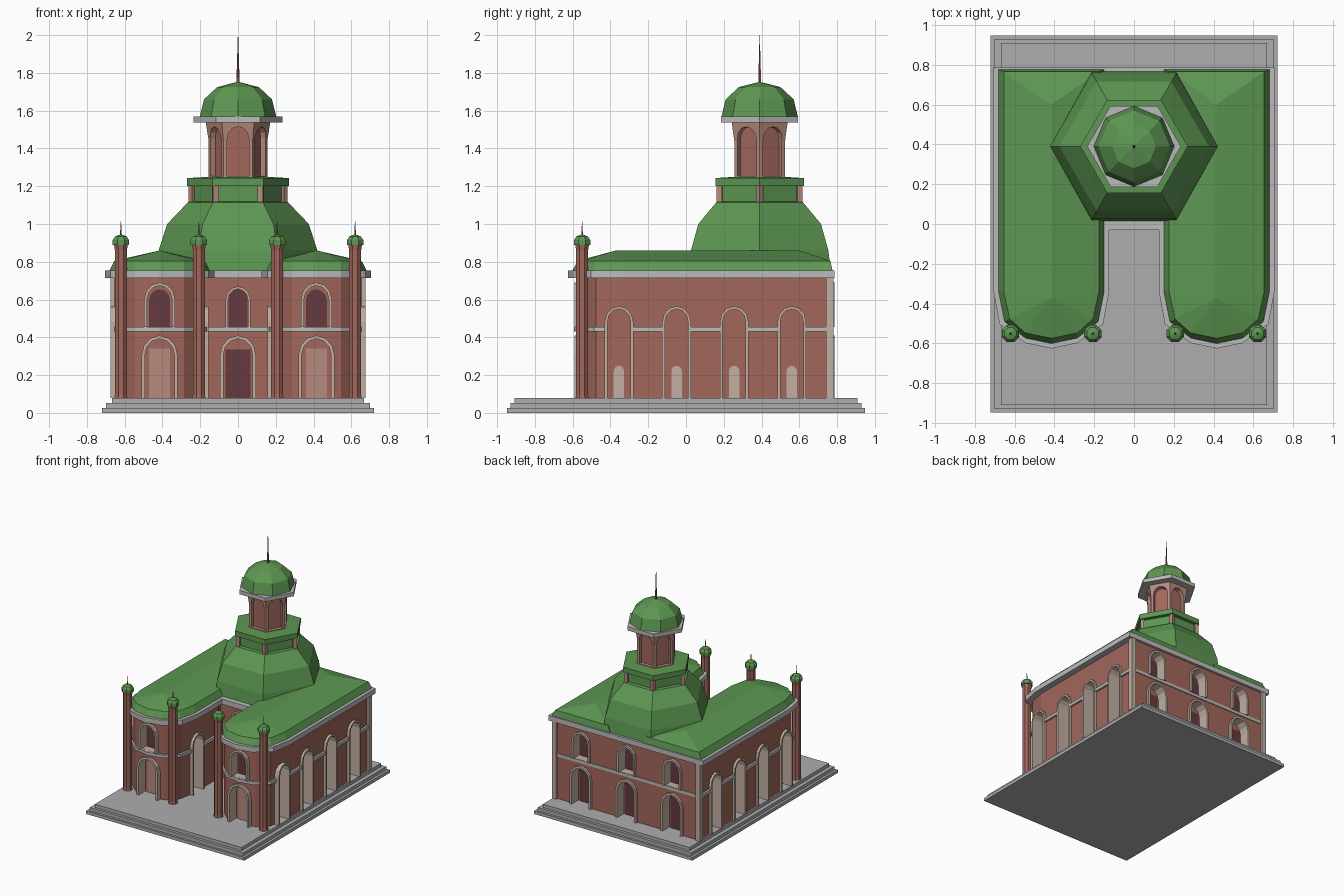
import bpy, bmesh, math
from math import cos, sin, pi, radians

if "Cube" in bpy.data.objects:
    bpy.data.objects.remove(bpy.data.objects["Cube"])

def mat(name, c):
    m = bpy.data.materials.new(name)
    m.diffuse_color = (*c, 1)
    m.use_nodes = True
    m.node_tree.nodes["Principled BSDF"].inputs["Base Color"].default_value = m.diffuse_color
    return m

BRICK = mat("brick", (0.36, 0.135, 0.105))
BEIGE = mat("beige trim", (0.54, 0.43, 0.36))
STONE = mat("cornice grey", (0.50, 0.50, 0.50))
STEP = mat("step grey", (0.42, 0.42, 0.42))
GREEN = mat("roof green", (0.11, 0.31, 0.085))
PINK = mat("pale pink", (0.47, 0.26, 0.21))
DARK = mat("dark red", (0.127, 0.042, 0.048))

def finish(name, bm, *mats):
    bmesh.ops.recalc_face_normals(bm, faces=bm.faces[:])
    me = bpy.data.meshes.new(name)
    bm.to_mesh(me)
    bm.free()
    for m in mats:
        me.materials.append(m)
    ob = bpy.data.objects.new(name, me)
    bpy.context.scene.collection.objects.link(ob)
    return ob

def loft(bm, rings, m_side=0, m_first=0):
    """Skin closed rings of equal length and cap both ends."""
    vs = [[bm.verts.new(p) for p in r] for r in rings]
    n = len(vs[0])
    for a, b in zip(vs, vs[1:]):
        for i in range(n):
            j = (i + 1) % n
            bm.faces.new((a[i], a[j], b[j], b[i])).material_index = m_side
    bm.faces.new(vs[0]).material_index = m_first
    bm.faces.new(vs[-1])

def lathe(name, prof, sides, m, x=0, y=0, rot=0):
    bm = bmesh.new()
    loft(bm, [[(x + r * cos(rot + 2 * pi * i / sides), y + r * sin(rot + 2 * pi * i / sides), z)
               for i in range(sides)] for r, z in prof])
    return finish(name, bm, m)

def slab(name, outline, z0, z1, m, *more):
    bm = bmesh.new()
    loft(bm, [[(x, y, z) for x, y in outline] for z in (z0, z1)])
    return finish(name, bm, m, *more)

def box(name, x0, x1, y0, y1, z0, z1, m):
    return slab(name, [(x0, y0), (x1, y0), (x1, y1), (x0, y1)], z0, z1, m)

def arch(hw, z0, top, seg=6):
    zs = top - hw * 1.1
    return [(-hw, z0)] + [(-hw * cos(pi * i / seg), zs + hw * 1.1 * sin(pi * i / seg))
                          for i in range(seg + 1)] + [(hw, z0)]

def prism(bm, pts, o, n, d0, d1, m_side=0, m_first=0):
    """Extrude a (sideways, z) shape along the wall normal n."""
    loft(bm, [[(o[0] - n[1] * u + n[0] * d, o[1] + n[0] * u + n[1] * d, z) for u, z in pts]
              for d in (d0, d1)], m_side, m_first)

def cut(ob, cutter):
    md = ob.modifiers.new("cut", 'BOOLEAN')
    md.operation, md.object, md.solver = 'DIFFERENCE', cutter, 'EXACT'
    dg = bpy.context.evaluated_depsgraph_get()
    me = bpy.data.meshes.new_from_object(ob.evaluated_get(dg))
    ob.modifiers.clear()
    ob.data = me

# Plan of one rounded wing and of the whole U, grown outward by o
CX = 0.415
def wing(o):
    w, back = 0.265 + o, 0.775 + 0.4 * o
    front = [(w, -0.34), (w - 0.03, -0.49 - 0.5 * o), (0.13, -0.573 - o), (0, -0.6 - o)]
    front += [(-u, y) for u, y in front[-2::-1]]
    return [(CX + w, back)] + [(CX + u, y) for u, y in front] + [(CX - w, back)]

def plan(o):
    half = wing(o)[:-1] + [(CX - 0.265 - o, -0.005 - o)]
    return half + [(-x, y) for x, y in reversed(half)]

# Stepped base
for i, (x, y, z0, z1) in enumerate([(0.72, 0.947, 0, 0.026), (0.70, 0.93, 0.026, 0.053),
                                    (0.668, 0.908, 0.053, 0.08)]):
    box("base_step_%d" % i, -x, x, -y, y, z0, z1, STEP)

body = slab("walls", plan(-0.025), 0.08, 0.715, BRICK, BEIGE)
band = slab("string_course", plan(-0.008), 0.43, 0.455, STONE)
slab("cornice", plan(0.025), 0.713, 0.755, STONE)

# Openings: origin, normal, bottom, top, outer/inner half width, depth, then fill plate
ops = []
for s in (1, -1):
    tall = (0.08, 0.565, 0.076, 0.061, 0.13, BEIGE, 0.028, 0.25)
    for y in (-0.355, -0.05, 0.255, 0.56):
        ops.append(((s * 0.655, y), (s, 0)) + tall)
    ops.append(((s * 0.175, -0.29), (-s, 0)) + tall)
door = (0.08, 0.41, 0.096, 0.078, 0.07)
window = (0.456, 0.69, 0.082, 0.066, 0.07, DARK, 0.056, 0.655)
for x in (-CX, CX):
    ops.append(((x, -0.57), (0, -1)) + door + (PINK, 0.055, 0.34))
    ops.append(((x, -0.57), (0, -1)) + window)
for x in (-CX, 0, CX):
    ops.append(((x, 0.765), (0, 1)) + door + (DARK, 0.065, 0.335))
    ops.append(((x, 0.765), (0, 1)) + window)
ops.append(((0, 0.02), (0, -1)) + door + (DARK, 0.066, 0.335))
ops.append(((0, 0.02), (0, -1)) + (0.456, 0.67, 0.066, 0.052, 0.07, DARK, 0.05, 0.655))

cb, cs, frames = bmesh.new(), bmesh.new(), bmesh.new()
fills = {m: bmesh.new() for m in (BEIGE, PINK, DARK)}
for o, n, z0, top, ow, iw, dep, m, fw, ft in ops:
    inner = arch(iw, z0, top - (ow - iw))
    prism(cb, arch(iw, z0 - (0.02 if z0 < 0.1 else 0), top - (ow - iw)), o, n, -dep, 0.05, 1, 0)
    if z0 < 0.43 and top > 0.455:
        prism(cs, arch(ow - 0.003, z0, top), o, n, -dep - 0.03, 0.05)
    prism(frames, arch(ow, z0, top) + inner[::-1], o, n, -0.03, 0.02)
    pts = arch(fw, z0, ft) if z0 > 0.4 or fw < 0.05 else [(-fw, z0), (-fw, ft), (fw, ft), (fw, z0)]
    prism(fills[m], pts, o, n, -dep - 0.002, -dep + 0.006)
cutters = [finish("wall_cutter", cb, BRICK, BEIGE), finish("band_cutter", cs, STONE)]
cut(body, cutters[0])
cut(band, cutters[1])
finish("arch_frames", frames, BEIGE)
for m, bm in fills.items():
    finish("opening_fill_" + m.name.replace(" ", "_"), bm, m)

# Wing roofs: steep rim, then gentle slopes to a ridge
for s in (1, -1):
    bm = bmesh.new()
    r0, r1 = [[bm.verts.new((s * x, y, z)) for x, y in wing(o)] for o, z in ((0, 0.755), (-0.026, 0.805))]
    A, B = bm.verts.new((s * CX, -0.37, 0.86)), bm.verts.new((s * CX, 0.6, 0.86))
    for i in range(len(r0)):
        j = (i + 1) % len(r0)
        bm.faces.new((r0[i], r0[j], r1[j], r1[i]))
        ti, tj = (B if v.co.y > 0 else A for v in (r1[i], r1[j]))
        bm.faces.new((r1[i], r1[j], tj) if ti is tj else (r1[i], r1[j], tj, ti))
    bm.faces.new(r0)
    finish("wing_roof", bm, GREEN)

# Corner pilasters at the back, slim towers at the front
for s in (1, -1):
    box("back_pilaster", s * 0.655 - 0.02, s * 0.655 + 0.02, 0.74, 0.782, 0.08, 0.713, BEIGE)
    for x in (0.62, 0.207):
        lathe("corner_tower", [(0.037, 0.08), (0.034, 0.1), (0.034, 0.86), (0.04, 0.892)], 8, BRICK,
              s * x, -0.55, pi / 8)
        lathe("tower_cap", [(0.047, 0.89), (0.047, 0.915), (0.032, 0.935), (0.002, 0.945)], 8, GREEN,
              s * x, -0.55, pi / 8)
        lathe("tower_spike", [(0.005, 0.94), (0.001, 1.012)], 6, BRICK, s * x, -0.55)

# Six-sided main dome and collar
CY = 0.39
lathe("main_dome", [(0.435, 0.75), (0.42, 0.86), (0.375, 1.0), (0.265, 1.115), (0.22, 1.12)], 6, GREEN, 0, CY)
lathe("collar_wall", [(0.235, 1.11), (0.235, 1.21)], 6, GREEN, 0, CY)
lathe("collar_roof", [(0.27, 1.2), (0.27, 1.243), (0.15, 1.25)], 6, GREEN, 0, CY)
for k in range(6):
    a = k * pi / 3
    lathe("collar_post", [(0.02, 1.11), (0.02, 1.202)], 4, PINK, 0.243 * cos(a), CY + 0.243 * sin(a), a)

# Lantern with an arched niche on each side
lantern = lathe("lantern", [(0.155, 1.24), (0.155, 1.44), (0.172, 1.545)], 6, PINK, 0, CY)
lantern.data.materials.append(BRICK)
bm = bmesh.new()
for k in range(6):
    a = radians(30 + 60 * k)
    prism(bm, arch(0.057, 1.255, 1.515), (0, CY), (cos(a), sin(a)), 0.106, 0.25, 0, 1)
cutters.append(finish("lantern_cutter", bm, PINK, BRICK))
cut(lantern, cutters[-1])
lathe("lantern_cornice", [(0.235, 1.538), (0.235, 1.57)], 6, STONE, 0, CY)
lathe("cupola", [(0.202, 1.57), (0.18, 1.66), (0.11, 1.725), (0.004, 1.752)], 8, GREEN, 0, CY)
lathe("spire", [(0.009, 1.74), (0.001, 2.0)], 6, BRICK, 0, CY)

for c in cutters:
    bpy.data.objects.remove(c)
